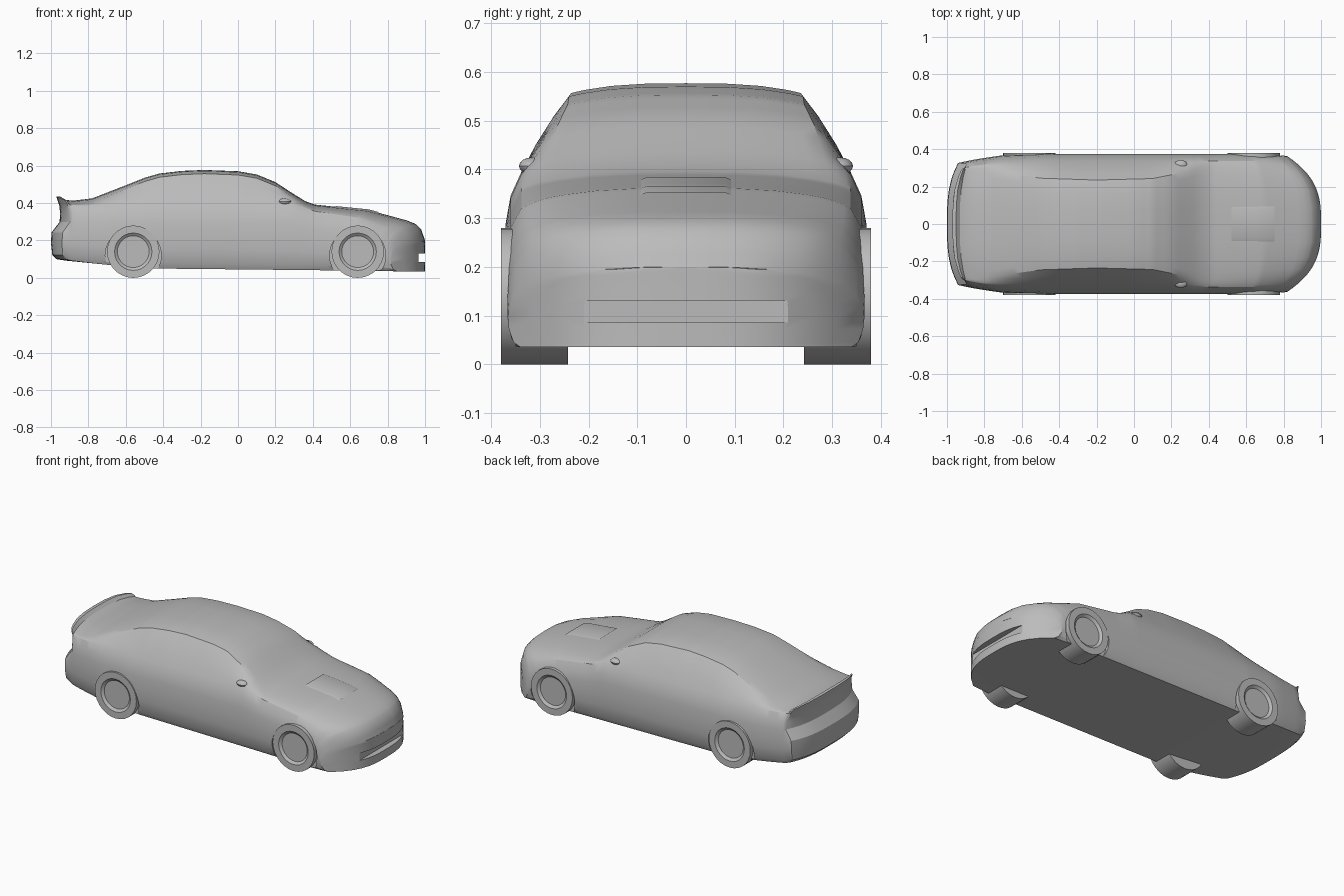
import bpy, bmesh, math
from mathutils import Matrix

cube = bpy.data.objects.get("Cube")
if cube:
    bpy.data.objects.remove(cube)

paint = bpy.data.materials.new("plain grey")
paint.use_nodes = True
grey = (0.5, 0.5, 0.5, 1)
paint.diffuse_color = grey
paint.node_tree.nodes["Principled BSDF"].inputs["Base Color"].default_value = grey

# Lengthwise profiles as (x, value)
TOP = [(-1, .435), (-.97, .435), (-.94, .418), (-.88, .413), (-.78, .425), (-.6, .495),
       (-.5, .535), (-.42, .558), (-.3, .572), (-.18, .577), (0, .57), (.1, .553),
       (.2, .512), (.3, .447), (.36, .41), (.41, .392), (.55, .377), (.7, .362),
       (.8, .335), (.9, .308), (.95, .288), (.98, .258), (1, .2)]
BOTTOM = [(-1, .1), (-.7, .07), (-.45, .05), (1, .035)]
BELT = [(-1, .385), (-.7, .39), (-.2, .395), (.3, .39), (.42, .355), (.7, .32),
        (.9, .262), (.97, .225), (1, .16)]
EDGE = [(-1, .285), (-.75, .28), (-.5, .245), (-.2, .235), (.1, .243), (.36, .295),
        (.5, .29), (1, .27)]
WIDTH = [(-1, .87), (-.9, .91), (-.7, .98), (-.5, 1), (.8, 1), (1, .97)]
REAR = [(.1, .03), (.13, 0), (.24, 0), (.28, .045), (.37, .05), (.43, .03)]
SIDE = [(0, .35), (.08, .365), (.3, .375), (.5, .375), (.7, .37), (.86, .36), (1, .338)]


def lerp(table, x):
    for (x0, v0), (x1, v1) in zip(table, table[1:]):
        if x <= x1:
            t = max(0, (x - x0) / (x1 - x0))
            return v0 + (v1 - v0) * t
    return table[-1][1]


def warp(x, y, z):
    """Round the nose and tail in plan, and shape the tail panel."""
    bow = abs(y / .375) ** 3
    nose = max(0, (x - .3) / .7) ** 2
    tail = max(0, (-x - .7) / .3) ** 2
    lip = max(0, (-x - .92) / .08)
    return (x - .2 * bow * nose + .09 * bow * tail + lerp(REAR, z) * lip, y, z)


def half_section(x):
    """Half outline from sill to roof centre as (y, z)."""
    low, belt, top = lerp(BOTTOM, x), lerp(BELT, x), lerp(TOP, x)
    wide, edge = lerp(WIDTH, x), lerp(EDGE, x)
    rows = [(y * wide, low + f * (belt - low)) for f, y in SIDE]
    edge_z = top - .02
    for t in (.35, .7):
        y = rows[6][0] + (edge - rows[6][0]) * t
        rows.append((y + .006, belt + (edge_z - belt) * t))
    rows += [(edge * f, top - .02 * f ** 3) for f in (1, .88, .65, .35, 0)]
    return rows


def finish(bm, name, angle=30):
    bmesh.ops.remove_doubles(bm, verts=bm.verts, dist=.0005)
    bmesh.ops.recalc_face_normals(bm, faces=bm.faces)
    mesh = bpy.data.meshes.new(name)
    bm.to_mesh(mesh)
    bm.free()
    mesh.materials.append(paint)
    ob = bpy.data.objects.new(name, mesh)
    bpy.context.collection.objects.link(ob)
    if angle:
        smooth(ob, angle)
    return ob


def smooth(ob, angle):
    bpy.ops.object.select_all(action='DESELECT')
    ob.select_set(True)
    bpy.context.view_layer.objects.active = ob
    bpy.ops.object.shade_smooth_by_angle(angle=math.radians(angle))


def skin(bm, strips, closed):
    grid = [[bm.verts.new(p) for p in strip] for strip in strips]
    count = len(grid[0])
    for a, b in zip(grid, grid[1:]):
        for i in range(count if closed else count - 1):
            j = (i + 1) % count
            bm.faces.new((a[i], a[j], b[j], b[i]))


# Body shell: lofted sections with bowed end panels
ACROSS = [i / 7 - 1 for i in range(15)]
stations = sorted({round(-1 + i / 25, 3) for i in range(51)}
                  | {p[0] for p in TOP} | {.99, -.985})
bm = bmesh.new()
loops = []
for x in stations:
    half = half_section(x)
    floor = [(half[0][0] * c, half[0][1]) for c in ACROSS]
    outline = floor + half[1:] + [(-y, z) for y, z in half[-2:0:-1]]
    loops.append([warp(x, y, z) for y, z in outline])
skin(bm, loops, True)
for x in (-1, 1):
    skin(bm, [[warp(x, y * c, z) for c in ACROSS] for y, z in half_section(x)], False)
bmesh.ops.remove_doubles(bm, verts=bm.verts, dist=.0005)
bmesh.ops.dissolve_degenerate(bm, edges=bm.edges, dist=.0003)
body = finish(bm, "body_shell", 0)


def cylinder(bm, x, y, z, radius, depth, sides=28):
    place = Matrix.Translation((x, y, z)) @ Matrix.Rotation(math.pi / 2, 4, 'X')
    return bmesh.ops.create_cone(bm, cap_ends=True, segments=sides, radius1=radius,
                                 radius2=radius, depth=depth, matrix=place)


def box(bm, centre, size):
    bmesh.ops.create_cube(bm, size=1, matrix=Matrix.Translation(centre)
                          @ Matrix.Diagonal((*size, 1)))


# Shallow wheel arches and the lower front intake, cut from the shell
AXLES = {"rear": -.56, "front": .64}
bm = bmesh.new()
for x in AXLES.values():
    for side in (-1, 1):
        cylinder(bm, x, side * .4, .12, .15, .1)
box(bm, (1, 0, .108), (.07, .42, .045))
cutter = finish(bm, "opening_cutter", 0)
cutter.hide_render = True
cutter.hide_viewport = True
cut = body.modifiers.new("openings", 'BOOLEAN')
cut.object = cutter
cut.solver = 'EXACT'
bpy.context.view_layer.objects.active = body
bpy.ops.object.modifier_apply(modifier=cut.name)
bpy.data.objects.remove(cutter)
smooth(body, 28)

# Wheels with a dished outer face
for end, x in AXLES.items():
    for side, label in ((1, "left"), (-1, "right")):
        bm = bmesh.new()
        cylinder(bm, x, side * .311, .14, .14, .138)
        bm.faces.ensure_lookup_table()
        outer = max(bm.faces, key=lambda f: f.calc_center_median().y * side)
        bmesh.ops.inset_region(bm, faces=[outer], thickness=.04)
        bmesh.ops.inset_region(bm, faces=[outer], thickness=.015, depth=-.012)
        finish(bm, f"{end}_{label}_wheel")

# Door mirrors
for side, label in ((1, "left"), (-1, "right")):
    bm = bmesh.new()
    bmesh.ops.create_uvsphere(bm, u_segments=14, v_segments=8, radius=1,
                              matrix=Matrix.Translation((.25, side * .315, .407))
                              @ Matrix.Diagonal((.035, .028, .018, 1)))
    finish(bm, f"{label}_mirror")

# Low raised panel on the bonnet, following its slope
bm = bmesh.new()
skin(bm, [[(x, y, lerp(TOP, x) + lift) for y, lift in
           ((-.1, -.004), (-.08, .004), (.08, .004), (.1, -.004))]
          for x in (.52, .55, .6, .65, .7, .75)], False)
finish(bm, "bonnet_panel")
